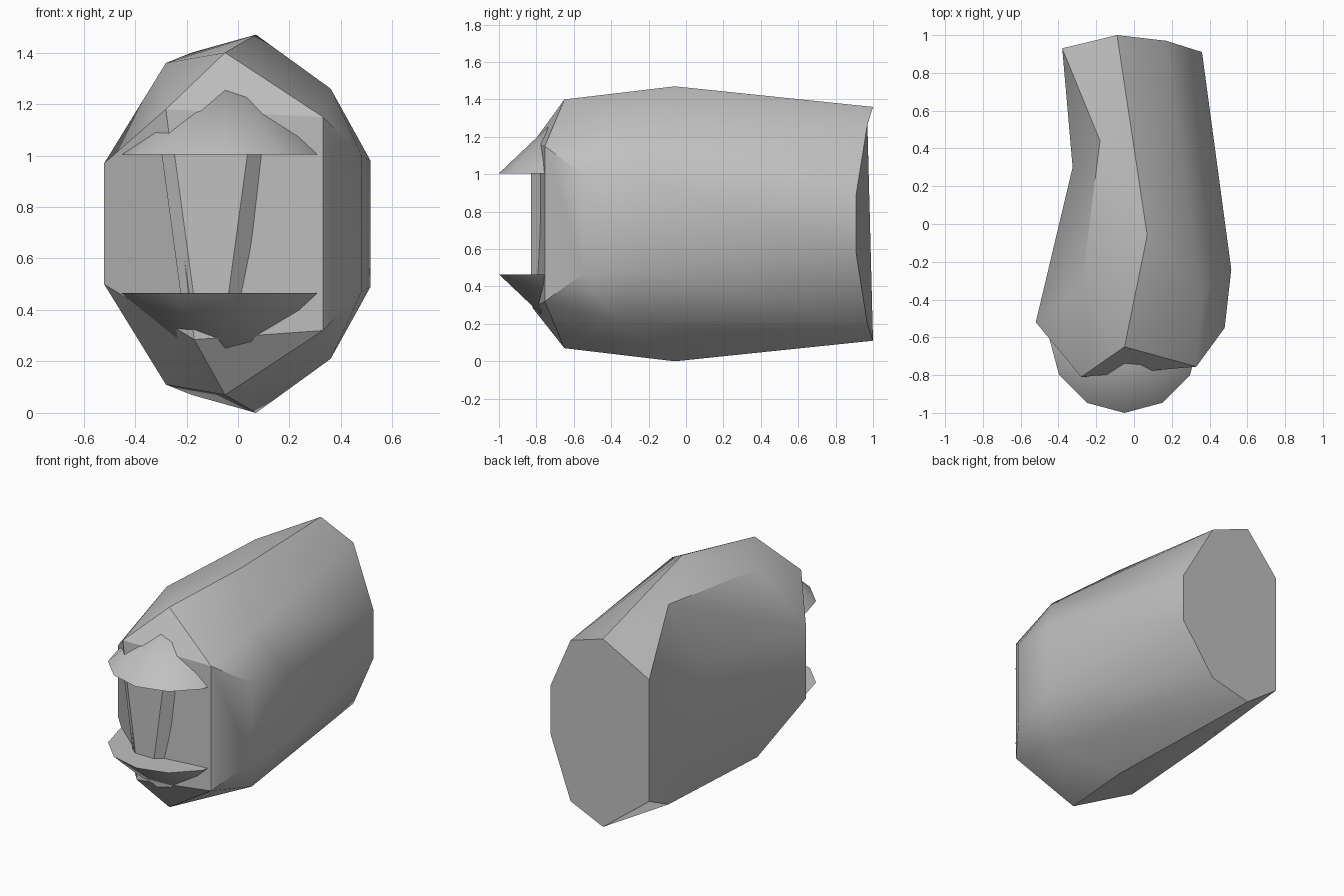
import bpy
import bmesh
import math

cube = bpy.data.objects.get("Cube")
if cube:
    bpy.data.objects.remove(cube, do_unlink=True)

GREY = (0.53, 0.53, 0.53, 1.0)
MID_Z = 0.735  # level the upper half is mirrored about

mat = bpy.data.materials.new("plain grey")
mat.use_nodes = True
mat.diffuse_color = GREY
bsdf = mat.node_tree.nodes["Principled BSDF"]
bsdf.inputs["Base Color"].default_value = GREY
bsdf.inputs["Roughness"].default_value = 0.8


def finish(obj):
    """Assign the colour and smooth the gentle edges."""
    obj.data.materials.clear()
    obj.data.materials.append(mat)
    bpy.ops.object.select_all(action='DESELECT')
    obj.select_set(True)
    bpy.context.view_layer.objects.active = obj
    bpy.ops.object.shade_smooth_by_angle(angle=math.radians(30))


def loft(name, rings):
    """Skin closed rings of equal length and cap both ends."""
    bm = bmesh.new()
    loops = [[bm.verts.new(p) for p in ring] for ring in rings]
    for a, b in zip(loops, loops[1:]):
        for i in range(len(a)):
            j = (i + 1) % len(a)
            bm.faces.new((a[i], a[j], b[j], b[i]))
    bm.faces.new(loops[0])
    bm.faces.new(loops[-1][::-1])
    bmesh.ops.remove_doubles(bm, verts=bm.verts, dist=0.001)
    bmesh.ops.dissolve_degenerate(bm, edges=bm.edges, dist=0.001)
    bmesh.ops.recalc_face_normals(bm, faces=bm.faces)
    mesh = bpy.data.meshes.new(name)
    bm.to_mesh(mesh)
    bm.free()
    obj = bpy.data.objects.new(name, mesh)
    bpy.context.collection.objects.link(obj)
    finish(obj)


def mirrored(upper):
    """Close an upper half ring with its reflection below the middle."""
    return upper + [(x, y, 2 * MID_Z - z) for x, y, z in reversed(upper)]


# Body: half rings from back to front, each running from +x over the top to -x
back_left = (-0.38, 0.93, 1.14)
shoulder = (0.36, -0.37, 1.26)
crown = (-0.05, -0.65, 1.40)
cheek = (0.33, -0.755, 1.15)
temple = (-0.28, -0.81, 1.18)
halves = [
    [(0.36, 0.91, 0.895), (0.17, 0.97, 1.27), (-0.09, 1.0, 1.36), back_left, back_left],
    [(0.515, -0.24, 0.98), shoulder, (0.07, -0.06, 1.47), (-0.18, 0.44, 1.40), (-0.325, 0.30, 0.98)],
    [(0.48, -0.55, 1.0), shoulder, crown, (-0.28, -0.35, 1.36), (-0.52, -0.52, 0.97)],
    [cheek, cheek, crown, temple, temple],
    [cheek, cheek, cheek, temple, temple],
]
rings = [mirrored(h) for h in halves]
# The lower front corner sits closer to the middle
low = (temple[0], temple[1], 2 * MID_Z - temple[2])
rings = [[(-0.17, -0.82, 0.285) if p == low else p for p in r] for r in rings]
loft("body", rings)

# Raised front panel, narrowing downwards
nose_top = [(-0.30, -0.79), (-0.25, -0.83), (0.04, -0.83), (0.11, -0.76), (0.0, -0.70)]
nose_low = [(-0.22, -0.79), (-0.17, -0.83), (-0.04, -0.83), (0.05, -0.76), (0.0, -0.70)]
loft("front_panel", [[(x, y, 1.03) for x, y in nose_top],
                     [(x, y, 0.44) for x, y in nose_low]])

# Brow and chin ledges: shallow cones sunk into the body
for name, z, side in (("brow_ledge", 1.005, 1), ("chin_ledge", 0.465, -1)):
    bpy.ops.mesh.primitive_cone_add(
        vertices=12, radius1=0.4, radius2=0, depth=0.38,
        location=(-0.05, -0.6, z + side * 0.19),
        rotation=(0 if side > 0 else math.pi, 0, 0))
    ledge = bpy.context.object
    ledge.name = name
    finish(ledge)
